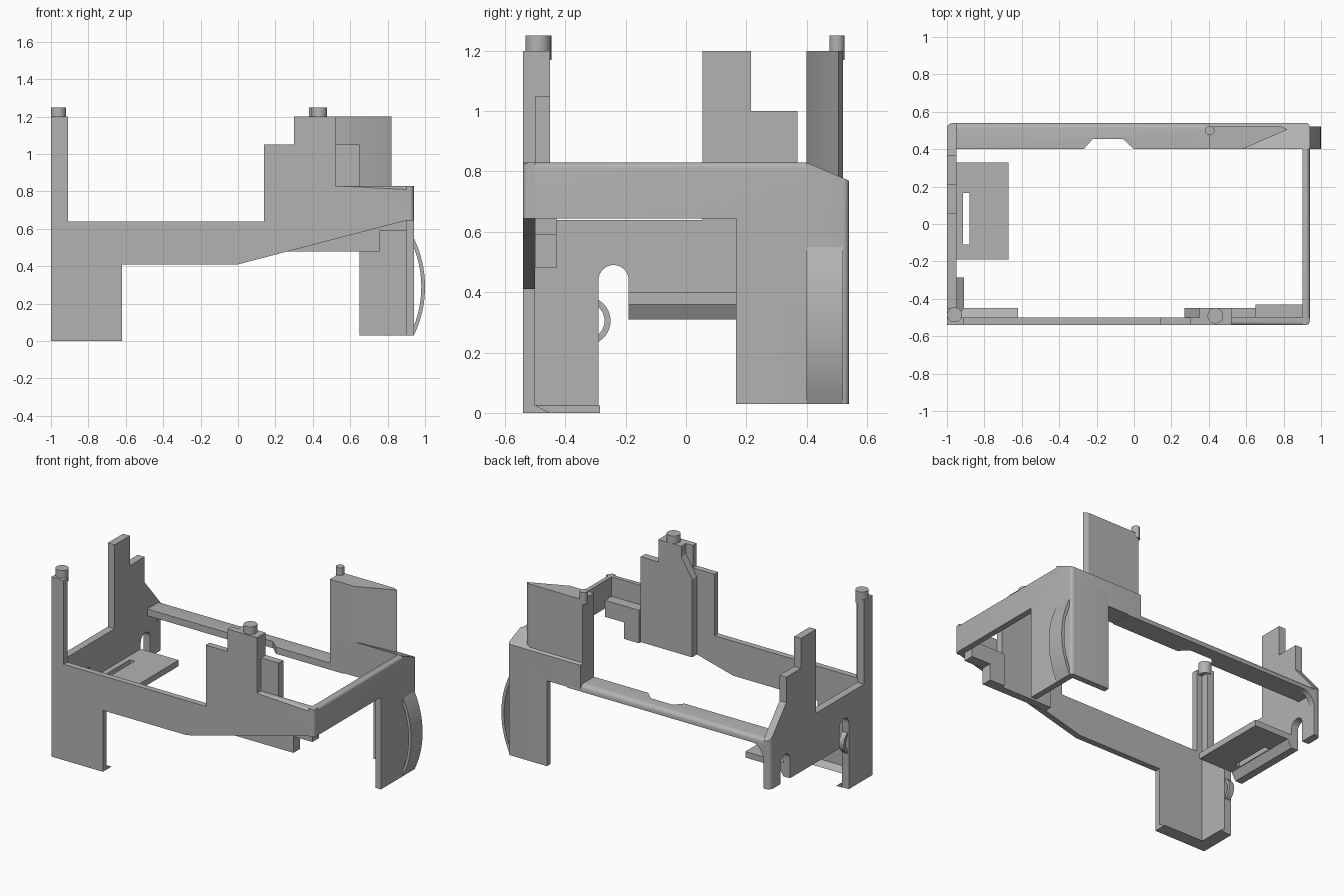
import bpy, bmesh, math
from mathutils import Vector

cube = bpy.data.objects.get("Cube")
if cube:
    bpy.data.objects.remove(cube, do_unlink=True)

grey = bpy.data.materials.new("plain grey")
grey.use_nodes = True
grey.diffuse_color = (0.45, 0.45, 0.45, 1)
grey.node_tree.nodes["Principled BSDF"].inputs["Base Color"].default_value = (0.45, 0.45, 0.45, 1)
parts = []

PLACE = {
    "x": lambda p, d: Vector((d, p[0], p[1])),
    "y": lambda p, d: Vector((p[0], d, p[1])),
    "z": lambda p, d: Vector((p[0], p[1], d)),
}


def prism(name, axis, start, end, points, round_edge=None, radius=0.02):
    """Extrude a profile along an axis; round edges whose midpoint and direction pass a rule."""
    bm = bmesh.new()
    face = bm.faces.new([bm.verts.new(PLACE[axis](p, start)) for p in points])
    out = bmesh.ops.extrude_face_region(bm, geom=[face])
    shift = PLACE[axis]((0, 0), end - start)
    bmesh.ops.translate(bm, verts=[v for v in out["geom"] if isinstance(v, bmesh.types.BMVert)], vec=shift)
    bmesh.ops.recalc_face_normals(bm, faces=bm.faces)
    if round_edge:
        chosen = [e for e in bm.edges if round_edge(e.verts[0].co, e.verts[1].co)]
        bmesh.ops.bevel(bm, geom=chosen, offset=radius, segments=4, profile=0.5, affect="EDGES")
    mesh = bpy.data.meshes.new(name)
    bm.to_mesh(mesh)
    bm.free()
    mesh.materials.append(grey)
    obj = bpy.data.objects.new(name, mesh)
    bpy.context.collection.objects.link(obj)
    parts.append(obj)
    return obj


def rect(a, b, c, d):
    return [(a, c), (b, c), (b, d), (a, d)]


def arc(cx, cy, r, a0, a1, n=16):
    angles = [math.radians(a0 + (a1 - a0) * i / n) for i in range(n + 1)]
    return [(cx + r * math.cos(a), cy + r * math.sin(a)) for a in angles]


def both(test):
    return lambda a, b: test(a) and test(b)


def on_upright(x, y):
    return both(lambda v: abs(v.x - x) < 0.001 and abs(v.y - y) < 0.001)


# Front wall with its leg, corner post and tower
prism("front_wall", "y", -0.54, -0.5, [
    (-1, 0), (-0.62, 0), (-0.62, 0.41), (0, 0.41), (0.9, 0.645), (0.94, 0.645),
    (0.94, 0.83), (0.52, 0.83), (0.52, 1.2), (0.3, 1.2), (0.3, 1.05), (0.14, 1.05),
    (0.14, 0.64), (-0.91, 0.64), (-0.91, 1.2), (-1, 1.2)],
    lambda a, b: on_upright(0.94, -0.54)(a, b)
    or both(lambda v: v.x > 0.5 and v.y < -0.53 and abs(v.z - 0.83) < 0.001)(a, b))

# Right side wall: two arched slots, stepped tab and sloping shoulder
prism("right_wall", "x", -1, -0.95, [
    (-0.54, 0), (-0.29, 0), *arc(-0.24, 0.44, 0.05, 180, 0), (-0.19, 0.31),
    (0.33, 0.31), *arc(0.38, 0.44, 0.05, 180, 0), (0.43, 0.31), (0.54, 0.31),
    (0.54, 0.63), (0.37, 0.83), (0.37, 1), (0.215, 1), (0.215, 1.2), (0.055, 1.2),
    (0.055, 0.64), (-0.45, 0.64), (-0.45, 1.2), (-0.54, 1.2)],
    on_upright(-1, 0.54), 0.03)

# Left side wall with the rear corner leg
prism("left_wall", "x", 0.9, 0.94, [
    (-0.54, 0.645), (0.165, 0.645), (0.165, 0.03), (0.54, 0.03), (0.54, 0.77),
    (0.4, 0.83), (-0.54, 0.83)],
    lambda a, b: on_upright(0.94, -0.54)(a, b) or on_upright(0.94, 0.54)(a, b)
    or both(lambda v: v.x > 0.93 and v.z > 0.82)(a, b))

# Rear rail, leg and corner block
prism("rear_rail", "z", 0.595, 0.64, [
    (-1, 0.54), (-1, 0.4), (-0.27, 0.4), (-0.22, 0.455), (-0.06, 0.455),
    (0, 0.4), (0.5, 0.4), (0.5, 0.54)],
    lambda a, b: on_upright(-1, 0.54)(a, b)
    or both(lambda v: v.y > 0.53 and v.z > 0.63)(a, b), 0.03)
prism("rail_fillet", "y", 0.5, 0.54,
      [(-0.96, 0.6), *arc(-0.85, 0.5, 0.1, 90, 180, 8), (-0.96, 0.5)])
prism("rear_leg", "y", 0.5, 0.54, rect(0.65, 0.94, 0.03, 0.7), on_upright(0.94, 0.54))
prism("rear_block", "x", 0.4, 0.94,
      [(0.4, 0.6), (0.54, 0.6), (0.54, 0.77), (0.4, 0.83)],
      on_upright(0.94, 0.54))
prism("rear_tower", "z", 0.7, 1.2,
      [(0.4, 0.4), (0.58, 0.4), (0.82, 0.505), (0.79, 0.52), (0.4, 0.52)])

# Bowed spring strips on the rear leg and on the slot edge
prism("leg_spring", "y", 0.4, 0.52,
      arc(0.407, 0.29, 0.593, 26, -26) + arc(0.407, 0.29, 0.573, -26, 26))
prism("slot_spring", "x", -0.99, -0.955,
      arc(-0.33, 0.305, 0.08, 75, -75) + arc(-0.33, 0.305, 0.06, -75, 75))

# Thickened inside of the front tower and the shelf beside it
prism("tower_backing", "y", -0.5, -0.45, [
    (0.27, 0.48), (0.65, 0.48), (0.65, 1.05), (0.52, 1.05), (0.52, 1.2),
    (0.35, 1.2), (0.35, 1.13), (0.27, 1)])
prism("corner_shelf", "y", -0.5, -0.43, [
    (0.65, 0.48), (0.76, 0.48), (0.76, 0.59), (0.9, 0.59), (0.9, 0.7), (0.65, 0.7)])

# Platform between the slots, with a slit and a sloping root
platform = prism("platform", "z", 0.36, 0.4, rect(-0.95, -0.67, -0.19, 0.33))
cutter = prism("slit_cutter", "z", 0.3, 0.5, rect(-0.915, -0.88, -0.11, 0.165))
parts.remove(cutter)
cutter.hide_render = True
slit = platform.modifiers.new("slit", "BOOLEAN")
slit.operation = "DIFFERENCE"
slit.object = cutter
bpy.context.view_layer.objects.active = platform
bpy.ops.object.modifier_apply(modifier=slit.name)
bpy.data.objects.remove(cutter, do_unlink=True)
prism("platform_root", "y", -0.19, 0.33, [(-0.95, 0.31), (-0.92, 0.36), (-0.95, 0.36)])

# Wedge feet inside the front leg
prism("front_foot", "x", -0.95, -0.62, [(-0.5, 0), (-0.45, 0), (-0.5, 0.025)])
prism("side_foot", "y", -0.5, -0.285, [(-0.95, 0), (-0.91, 0), (-0.95, 0.025)])

# Locating pins
for name, x, y, r in (("post_pin", -0.96, -0.485, 0.04),
                      ("tower_pin", 0.435, -0.49, 0.042),
                      ("rear_pin", 0.405, 0.5, 0.025)):
    prism(name, "z", 1.17, 1.25, arc(x, y, r, 0, 348.75, 31))

# Smooth the curved faces, keep the edges sharp
bpy.ops.object.select_all(action="DESELECT")
for obj in parts:
    obj.select_set(True)
bpy.context.view_layer.objects.active = parts[0]
bpy.ops.object.shade_smooth_by_angle(angle=math.radians(25))
